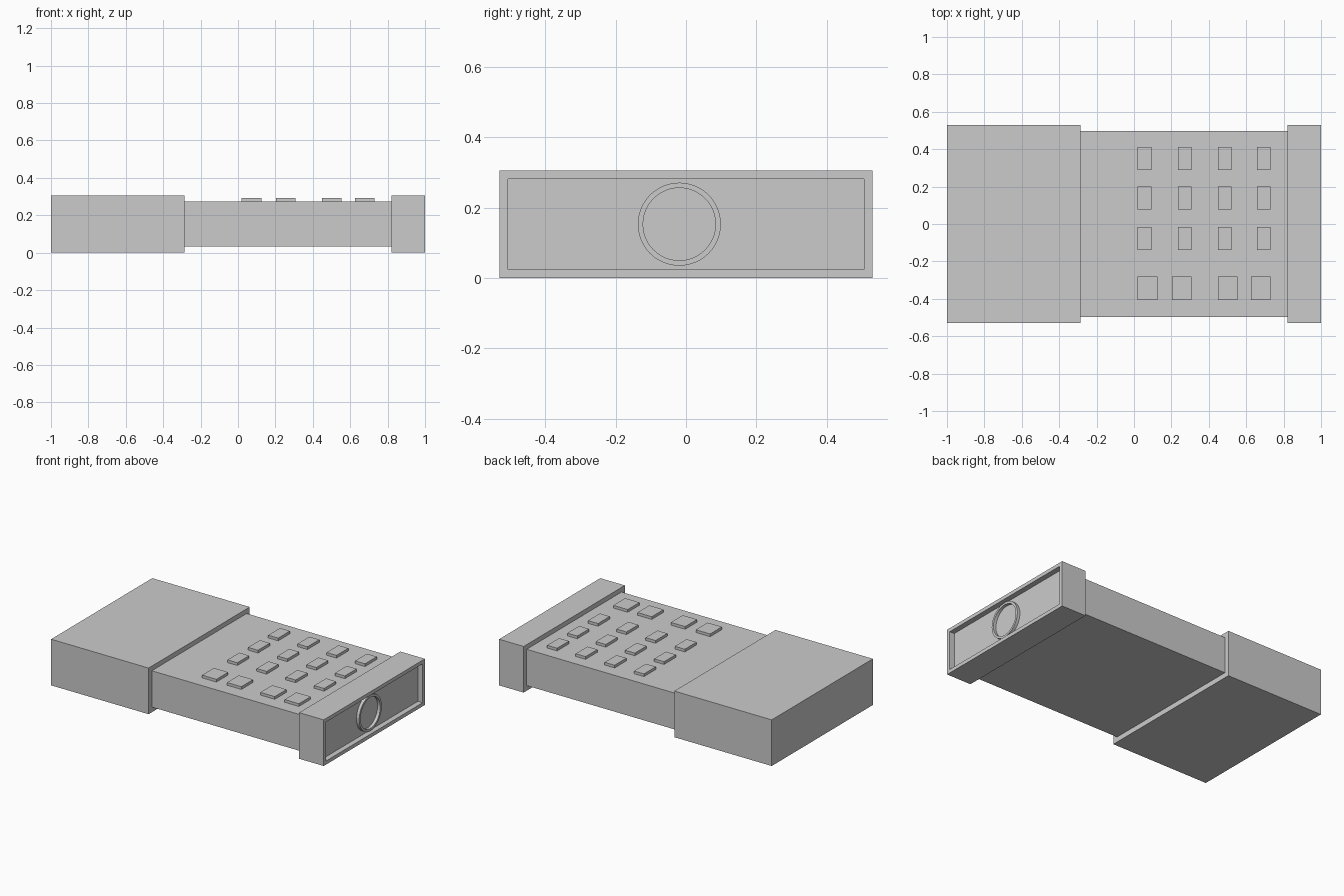
import bpy, bmesh, math

if "Cube" in bpy.data.objects:
    bpy.data.objects.remove(bpy.data.objects["Cube"])

H = 0.306      # overall height of the end blocks
LIP = 0.034    # step between end blocks and body


def finish(name, bm):
    bmesh.ops.recalc_face_normals(bm, faces=bm.faces)
    me = bpy.data.meshes.new(name)
    bm.to_mesh(me)
    bm.free()
    ob = bpy.data.objects.new(name, me)
    bpy.context.collection.objects.link(ob)
    return ob


def box_bm(x, y, z):
    bm = bmesh.new()
    bmesh.ops.create_cube(bm, size=1)
    for v in bm.verts:
        v.co = [r[0] if c < 0 else r[1] for c, r in zip(v.co, (x, y, z))]
    return bm


def box(name, x, y, z):
    return finish(name, box_bm(x, y, z))


# Main case and large end cap
box("end_cap", (-1, -0.285), (-0.53, 0.53), (0, H))
box("body", (-0.285, 0.82), (-0.496, 0.498), (LIP, 0.275))

# Collar with a shallow recess in its outer face
bm = box_bm((0.82, 1), (-0.53, 0.53), (0, H))
bm.normal_update()
face = max(bm.faces, key=lambda f: f.calc_center_median().x)
bmesh.ops.inset_region(bm, faces=[face], thickness=LIP)
ext = bmesh.ops.extrude_discrete_faces(bm, faces=[face])
for v in ext["faces"][0].verts:
    v.co.x = 0.965
finish("collar", bm)

# Raised ring inside the recess, a rectangular section spun around x
bm = bmesh.new()
cy, cz = -0.019, 0.153
section = [(0.964, 0.103), (0.985, 0.103), (0.985, 0.118), (0.964, 0.118)]
vs = [bm.verts.new((x, cy, cz + r)) for x, r in section]
face = bm.faces.new(vs)
bmesh.ops.spin(bm, geom=list(face.edges) + vs, cent=(0, cy, cz), axis=(1, 0, 0),
               angle=2 * math.pi, steps=48)
bmesh.ops.delete(bm, geom=[face], context="FACES_ONLY")
bmesh.ops.remove_doubles(bm, verts=bm.verts, dist=1e-4)
ring = finish("socket_ring", bm)
bpy.context.view_layer.objects.active = ring
ring.select_set(True)
bpy.ops.object.shade_smooth_by_angle(angle=math.radians(30))

# Keypad: three rows of narrow keys and a front row of wide keys
narrow = [(x, x + 0.073) for x in (0.02, 0.235, 0.448, 0.657)]
wide = [(x, x + 0.105) for x in (0.02, 0.203, 0.448, 0.625)]
rows = [(0.35, narrow), (0.139, narrow), (-0.078, narrow), (-0.343, wide)]
for r, (y, columns) in enumerate(rows):
    for c, x in enumerate(columns):
        box(f"key_{r + 1}_{c + 1}", x, (y - 0.062, y + 0.062), (0.27, 0.293))
